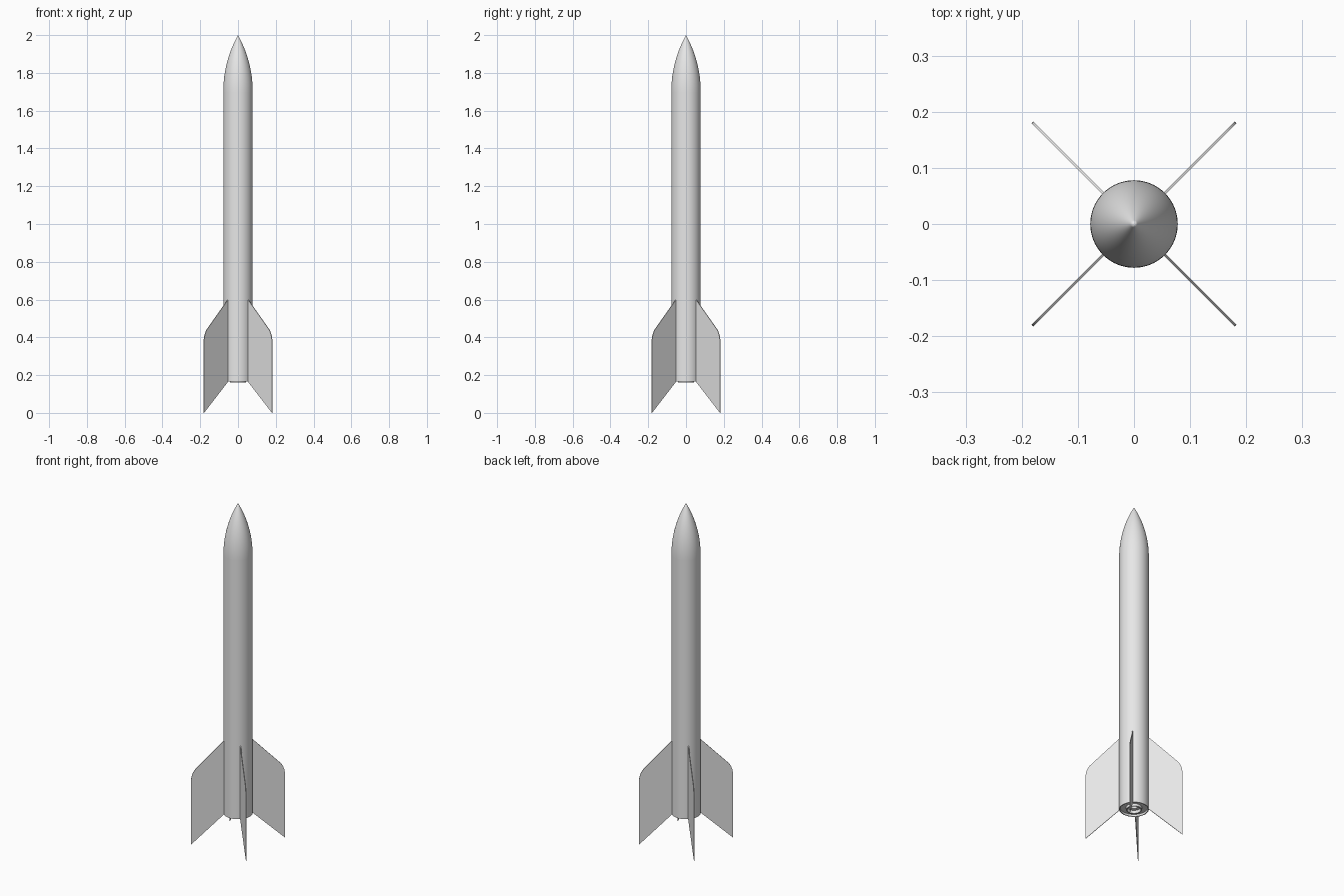
import bpy, bmesh, math
from mathutils import Matrix, Vector

if "Cube" in bpy.data.objects:
    bpy.data.objects.remove(bpy.data.objects["Cube"])

# Single light grey finish
grey = bpy.data.materials.new("light grey")
grey.use_nodes = True
colour = (0.8, 0.8, 0.8, 1)
grey.diffuse_color = colour
grey.node_tree.nodes["Principled BSDF"].inputs["Base Color"].default_value = colour

RADIUS, BASE, SHOULDER, TIP = 0.078, 0.165, 1.7, 2.0


def finish(name, bm, smooth=True):
    bmesh.ops.recalc_face_normals(bm, faces=bm.faces)
    mesh = bpy.data.meshes.new(name)
    bm.to_mesh(mesh)
    bm.free()
    mesh.materials.append(grey)
    obj = bpy.data.objects.new(name, mesh)
    bpy.context.collection.objects.link(obj)
    if smooth:
        bpy.ops.object.select_all(action="DESELECT")
        obj.select_set(True)
        bpy.context.view_layer.objects.active = obj
        bpy.ops.object.shade_smooth_by_angle(angle=math.radians(35))
    return obj


def lathe(name, profile, closed=False, steps=64):
    """Spin (radius, height) points around the z axis."""
    bm = bmesh.new()
    verts = [bm.verts.new((r, 0, z)) for r, z in profile]
    edges = [bm.edges.new(pair) for pair in zip(verts, verts[1:])]
    if closed:
        edges.append(bm.edges.new((verts[-1], verts[0])))
    bmesh.ops.spin(bm, geom=verts + edges, cent=(0, 0, 0), axis=(0, 0, 1),
                   angle=2 * math.pi, steps=steps)
    bmesh.ops.remove_doubles(bm, verts=bm.verts, dist=1e-5)
    return finish(name, bm)


def tube(name, outer, inner, low, high):
    return lathe(name, [(outer, low), (outer, high), (inner, high), (inner, low)], True)


# Airframe: main tube and tangent-ogive nose
tube("body_tube", RADIUS, RADIUS - 0.005, BASE, SHOULDER)
length = TIP - SHOULDER
rho = (RADIUS ** 2 + length ** 2) / (2 * RADIUS)
ogive = []
for i in range(25):
    h = length * i / 24
    ogive.append((max(0, math.sqrt(rho ** 2 - h ** 2) + RADIUS - rho), SHOULDER + h))
lathe("nose_cone", [(0, SHOULDER)] + ogive)

# Tail end: centring ring, motor tube and nozzle
tube("centring_ring", RADIUS - 0.004, 0.038, BASE + 0.012, BASE + 0.03)
tube("motor_tube", 0.042, 0.036, BASE - 0.003, 0.6)
lathe("motor_nozzle", [(0.037, 0.5), (0.037, BASE + 0.015), (0.018, BASE + 0.015),
                       (0.01, BASE + 0.045), (0, BASE + 0.045)])


# Swept fins with a rounded upper outer corner
def fin(name, angle):
    root, span, half = RADIUS - 0.002, 0.256, 0.002
    outline = [(root, BASE), (span, 0), (span, 0.37)]
    start, corner, end = Vector((span, 0.37)), Vector((span, 0.413)), Vector((0.234, 0.441))
    for i in range(1, 9):
        t = i / 8
        outline.append(start * (1 - t) ** 2 + corner * 2 * t * (1 - t) + end * t ** 2)
    outline.append((root, 0.6))
    bm = bmesh.new()
    face = bm.faces.new([bm.verts.new((p[0], -half, p[1])) for p in outline])
    side = bmesh.ops.extrude_face_region(bm, geom=[face])["geom"]
    bmesh.ops.translate(bm, vec=(0, 2 * half, 0),
                        verts=[g for g in side if isinstance(g, bmesh.types.BMVert)])
    bmesh.ops.transform(bm, matrix=Matrix.Rotation(angle, 4, "Z"), verts=bm.verts)
    return finish(name, bm)


for i, place in enumerate(("back_left", "back_right", "front_right", "front_left")):
    fin("fin_" + place, math.radians(45 + 90 * i))
